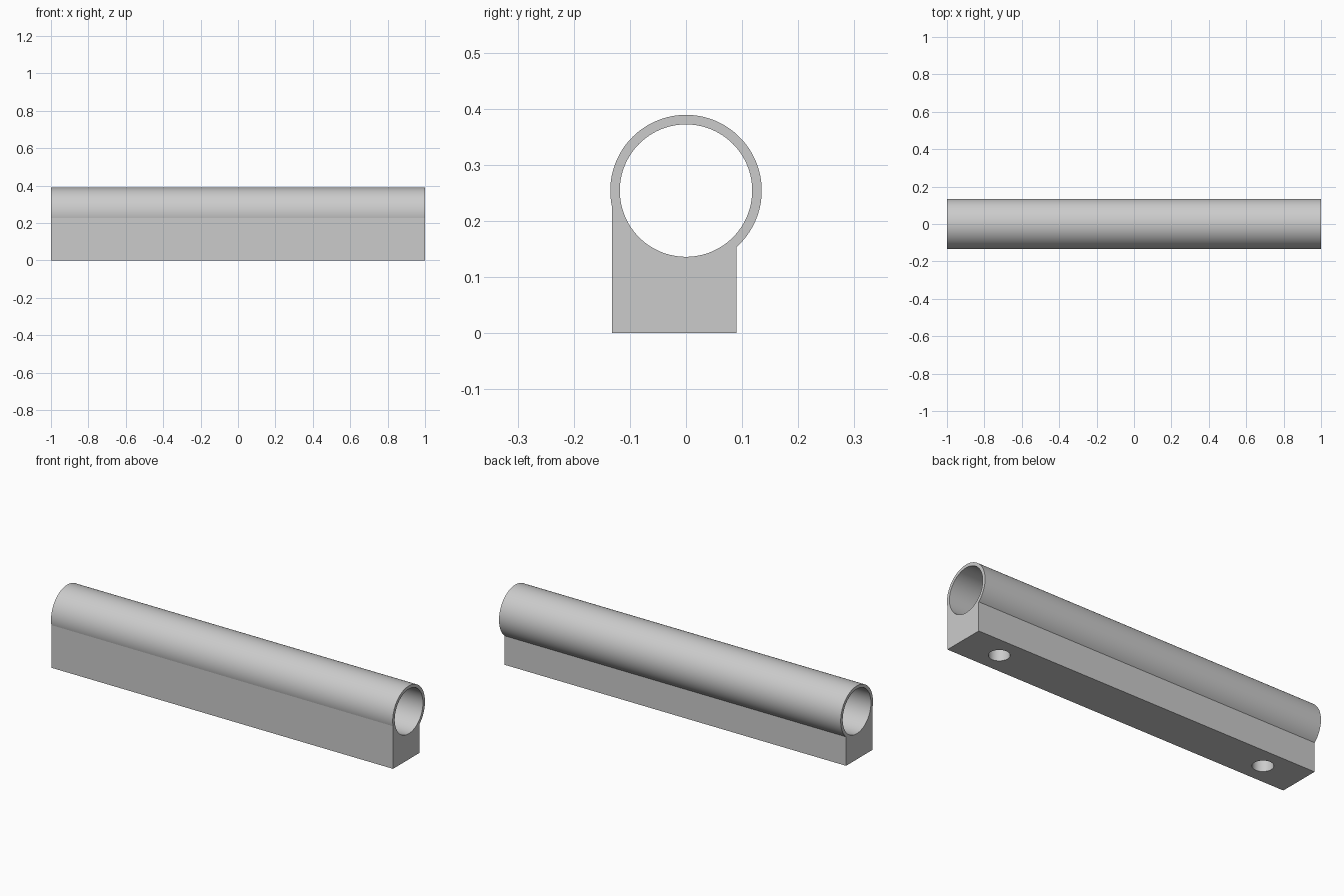
import bpy, bmesh, math
from mathutils import Matrix

if "Cube" in bpy.data.objects:
    bpy.data.objects.remove(bpy.data.objects["Cube"])

R, BORE, ZC = 0.135, 0.118, 0.254        # tube radii and axis height
Y_FRONT, Y_BACK = -0.132, 0.09           # base block sides
SEG = 96

grey = bpy.data.materials.new("plain grey")
grey.diffuse_color = (0.6, 0.6, 0.6, 1)
grey.use_nodes = True
grey.node_tree.nodes["Principled BSDF"].inputs["Base Color"].default_value = grey.diffuse_color


def add_object(name, bm):
    bmesh.ops.recalc_face_normals(bm, faces=bm.faces)
    me = bpy.data.meshes.new(name)
    bm.to_mesh(me)
    bm.free()
    me.materials.append(grey)
    ob = bpy.data.objects.new(name, me)
    bpy.context.collection.objects.link(ob)
    return ob


def cylinder(name, radius, depth, matrix, segments):
    bm = bmesh.new()
    bmesh.ops.create_cone(bm, cap_ends=True, segments=segments, radius1=radius,
                          radius2=radius, depth=depth, matrix=matrix)
    return add_object(name, bm)


# Rail body: round tube outline running down into the offset base block
a0 = -math.acos(Y_BACK / R)
a1 = math.pi + math.acos(-Y_FRONT / R)
profile = [(Y_FRONT, 0), (Y_BACK, 0)]
for i in range(SEG + 1):
    a = a0 + (a1 - a0) * i / SEG
    profile.append((R * math.cos(a), ZC + R * math.sin(a)))
bm = bmesh.new()
end = bm.faces.new([bm.verts.new((-1, y, z)) for y, z in profile])
side = bmesh.ops.extrude_face_region(bm, geom=[end], use_keep_orig=True)
bmesh.ops.translate(bm, vec=(2, 0, 0),
                    verts=[g for g in side["geom"] if isinstance(g, bmesh.types.BMVert)])
rail = add_object("rail_body", bm)

# Cutters: long bore and two mounting holes drilled up from the underside
cutters = [cylinder("bore_cutter", BORE, 2.4,
                    Matrix.Translation((0, 0, ZC)) @ Matrix.Rotation(math.pi / 2, 4, 'Y'), SEG)]
for s in (-1, 1):
    cutters.append(cylinder("mounting_hole_cutter", 0.05, 0.35,
                            Matrix.Translation((s * 0.785, (Y_FRONT + Y_BACK) / 2, 0.075)), 48))

bpy.context.view_layer.objects.active = rail
rail.select_set(True)
for c in cutters:
    mod = rail.modifiers.new("cut", 'BOOLEAN')
    mod.operation = 'DIFFERENCE'
    mod.solver = 'EXACT'
    mod.object = c
    bpy.ops.object.modifier_apply(modifier=mod.name)
for c in cutters:
    bpy.data.objects.remove(c)

bpy.ops.object.shade_smooth_by_angle(angle=math.radians(10))
